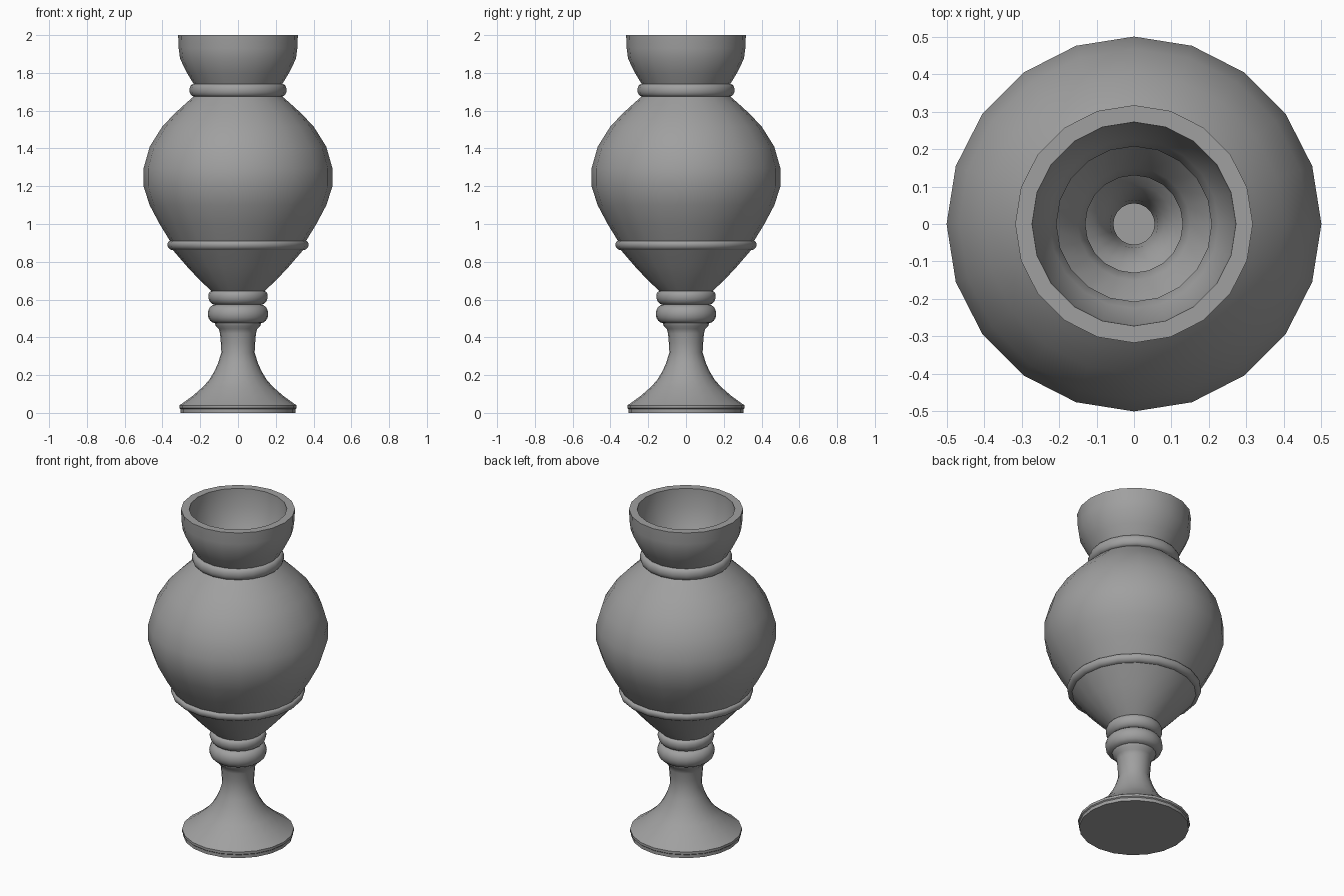
import bpy, bmesh, math

SIDES = 20

cube = bpy.data.objects.get("Cube")
if cube:
    bpy.data.objects.remove(cube, do_unlink=True)

stone = bpy.data.materials.new("grey_stone")
stone.use_nodes = True
GREY = (0.35, 0.35, 0.35, 1)
stone.diffuse_color = GREY
stone.node_tree.nodes["Principled BSDF"].inputs["Base Color"].default_value = GREY


def lathe(name, profile):
    """Revolve (radius, height) points about z; radius 0 closes into a flat cap."""
    bm = bmesh.new()
    rings = []
    for r, z in profile:
        if r == 0:
            continue
        rings.append([bm.verts.new((r * math.cos(a), r * math.sin(a), z))
                      for a in (i * math.tau / SIDES for i in range(SIDES))])
    for low, high in zip(rings, rings[1:]):
        for i in range(SIDES):
            j = (i + 1) % SIDES
            bm.faces.new((low[i], low[j], high[j], high[i]))
    if profile[0][0] == 0:
        bm.faces.new(rings[0][::-1])
    if profile[-1][0] == 0:
        bm.faces.new(rings[-1])
    mesh = bpy.data.meshes.new(name)
    bm.to_mesh(mesh)
    bm.free()
    mesh.materials.append(stone)
    obj = bpy.data.objects.new(name, mesh)
    bpy.context.collection.objects.link(obj)
    bpy.ops.object.select_all(action='DESELECT')
    obj.select_set(True)
    bpy.context.view_layer.objects.active = obj
    bpy.ops.object.shade_smooth_by_angle(angle=math.radians(35))
    return obj


def bead(name, low, high, bulge, steps=8):
    """Rounded moulding bulging out between two profile points."""
    points = []
    for i in range(steps + 1):
        t = i / steps
        r = low[0] + (high[0] - low[0]) * t
        z = low[1] + (high[1] - low[1]) * (1 - math.cos(math.pi * t)) / 2
        points.append((r + bulge * math.sin(math.pi * t), z))
    return lathe(name, points)


# Foot and stem, with a flat closed underside
lathe("foot", [(0, 0), (0.305, 0), (0.305, 0.02), (0.311, 0.025), (0.311, 0.04),
               (0.295, 0.05), (0.24, 0.09), (0.185, 0.138), (0.152, 0.175),
               (0.125, 0.22), (0.105, 0.265), (0.088, 0.32), (0.091, 0.37),
               (0.095, 0.42), (0.102, 0.445), (0.118, 0.46), (0.122, 0.475)])

# Knop and collar above the stem
bead("stem_knop", (0.122, 0.475), (0.122, 0.573), 0.038)
bead("stem_collar", (0.122, 0.573), (0.14, 0.645), 0.026)

# Lower bowl, belt, belly and neck ring
lathe("lower_bowl", [(0.14, 0.645), (0.2, 0.7), (0.27, 0.775), (0.345, 0.862)])
bead("belly_belt", (0.345, 0.862), (0.36, 0.91), 0.021)
lathe("belly", [(0.36, 0.91), (0.415, 1.0), (0.468, 1.1), (0.5, 1.2), (0.5, 1.295),
                (0.467, 1.41), (0.4, 1.517), (0.33, 1.59), (0.275, 1.64), (0.235, 1.675)])
bead("neck_ring", (0.235, 1.675), (0.235, 1.742), 0.022)

# Flared mouth and rim
lathe("mouth", [(0.235, 1.742), (0.27, 1.8), (0.307, 1.875), (0.314, 1.93),
                (0.317, 2), (0.272, 2)])

# Hollow inside, running from the rim down to a small floor
lathe("inner_wall", [(0.272, 2), (0.268, 1.89), (0.225, 1.78), (0.207, 1.75),
                     (0.207, 1.67), (0.3, 1.56), (0.37, 1.49), (0.43, 1.39),
                     (0.455, 1.29), (0.455, 1.2), (0.43, 1.11), (0.32, 0.92),
                     (0.235, 0.8), (0.15, 0.7), (0.13, 0.64), (0.13, 0.59),
                     (0.105, 0.565), (0.08, 0.525), (0.064, 0.47), (0.055, 0.4)])
floor = lathe("inner_floor", [(0.055, 0.4), (0.055, 0.05), (0, 0.05)])

# Turn the hollow's faces toward the axis, and keep the floor facing up
for name in ("inner_wall", "inner_floor"):
    mesh = bpy.data.objects[name].data
    bm = bmesh.new()
    bm.from_mesh(mesh)
    for face in bm.faces:
        centre = face.calc_center_median()
        face.normal_update()
        outward = face.normal.x * centre.x + face.normal.y * centre.y
        if name == "inner_floor" and len(face.verts) == SIDES:
            if face.normal.z < 0:
                face.normal_flip()
        elif outward > 0 or (abs(outward) < 1e-5 and face.normal.z < 0):
            face.normal_flip()
    bm.to_mesh(mesh)
    bm.free()
